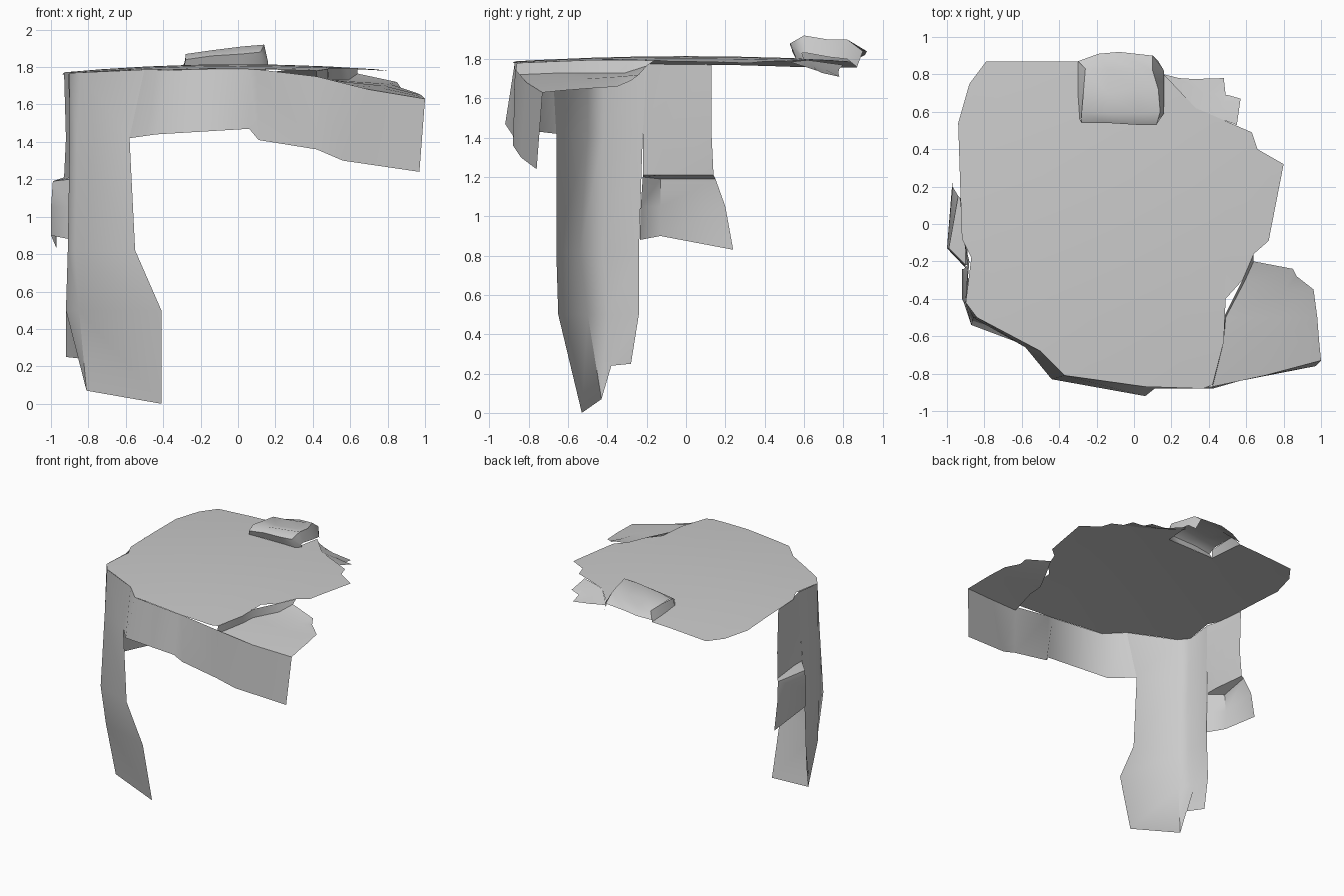
import bpy
import bmesh
from mathutils import Vector

cube = bpy.data.objects.get("Cube")
if cube:
    bpy.data.objects.remove(cube, do_unlink=True)

grey = bpy.data.materials.new("plain grey")
grey.use_nodes = True
tone = (0.6, 0.6, 0.6, 1)
grey.diffuse_color = tone
grey.node_tree.nodes["Principled BSDF"].inputs["Base Color"].default_value = tone


def top_height(x, y):
    """Gently domed height of the table surface."""
    return 1.815 - 0.05 * x * x - 0.035 * y * y


def finish(name, bm, angle=0.9):
    """Turn a bmesh into a smooth shaded object."""
    mesh = bpy.data.meshes.new(name)
    bm.to_mesh(mesh)
    bm.free()
    mesh.materials.append(grey)
    obj = bpy.data.objects.new(name, mesh)
    bpy.context.collection.objects.link(obj)
    bpy.ops.object.select_all(action="DESELECT")
    obj.select_set(True)
    bpy.context.view_layer.objects.active = obj
    bpy.ops.object.shade_smooth_by_angle(angle=angle)
    return obj


def sheet(name, rows, flip=False, angle=0.9):
    """Open surface lofted through rows of points of equal length."""
    bm = bmesh.new()
    grid = [[bm.verts.new(point) for point in row] for row in rows]
    for upper, lower in zip(grid, grid[1:]):
        for i in range(len(upper) - 1):
            corners = [upper[i], lower[i], lower[i + 1], upper[i + 1]]
            bm.faces.new(corners[::-1] if flip else corners)
    return finish(name, bm, angle)


def level(z, *points):
    """Row of plan points that share one height."""
    return [(x, y, z) for x, y in points]


def on_top(*points):
    """Row of plan points that lie on the table surface."""
    return [(x, y, top_height(x, y)) for x, y in points]


# Table surface: ragged outline, notched where the raised lump joins it
outline = [
    (-.79, .87), (-.3, .87), (-.29, .56), (.13, .56), (.16, .8),
    (.33, .62), (.63, .49), (.66, .4), (.8, .32), (.72, -.09),
    (.64, -.16), (.58, -.3), (.49, -.4), (.48, -.63), (.42, -.86),
    (.37, -.88), (.06, -.87), (-.37, -.81), (-.5, -.68), (-.84, -.5),
    (-.9, -.42), (-.87, -.18), (-.92, -.08), (-.94, .54), (-.88, .75),
]
bm = bmesh.new()
bm.faces.new([bm.verts.new((x, y, 0)) for x, y in outline[::-1]])
for axis in (Vector((1, 0, 0)), Vector((0, 1, 0))):
    for step in range(-3, 4):
        geometry = bm.verts[:] + bm.edges[:] + bm.faces[:]
        bmesh.ops.bisect_plane(bm, geom=geometry, plane_co=axis * step / 4.1, plane_no=axis)
for vert in bm.verts:
    vert.co.z = top_height(vert.co.x, vert.co.y)
for face in bm.faces:
    face.normal_update()
    if face.normal.z < 0:
        face.normal_flip()
bmesh.ops.triangulate(bm, faces=bm.faces[:])
finish("table_top", bm)

# Raised lump at the back, hollow underneath
sheet("raised_lump", [
    on_top((-.29, .56), (-.14, .56), (.02, .56), (.13, .56), (.16, .6)),
    [(-.28, .54, 1.84), (-.14, .54, 1.86), (.02, .53, 1.87), (.12, .53, 1.88), (.16, .59, 1.83)],
    [(-.28, .6, 1.87), (-.14, .59, 1.89), (.02, .59, 1.91), (.14, .6, 1.92), (.16, .62, 1.83)],
    [(-.27, .71, 1.86), (-.14, .7, 1.86), (.02, .72, 1.87), (.13, .72, 1.9), (.16, .73, 1.81)],
    [(-.26, .83, 1.85), (-.14, .83, 1.86), (.02, .83, 1.88), (.1, .82, 1.9), (.16, .82, 1.8)],
    [(-.3, .87, 1.8), (-.19, .91, 1.82), (-.08, .92, 1.84), (.1, .9, 1.84), (.13, .87, 1.76)],
], flip=True)
sheet("lump_side", [
    on_top((-.29, .56), (-.3, .7), (-.3, .87)),
    [(-.28, .57, 1.86), (-.27, .71, 1.86), (-.26, .83, 1.85)],
])

# Drooping flap at the back left
sheet("back_flap", [
    [(.16, .8, 1.77), (.33, .62, 1.795), (.44, .57, 1.79), (.55, .53, 1.785)],
    [(.24, .78, 1.75), (.37, .7, 1.75), (.48, .65, 1.76), (.57, .67, 1.74)],
    [(.32, .775, 1.73), (.48, .78, 1.71), (.49, .69, 1.73), (.5, .69, 1.73)],
], angle=1.5)

# Lower shelf at the front left, with the step down to it
edge = [(.64, -.16), (.58, -.3), (.48, -.5), (.48, -.63), (.42, -.86)]
drop = [(.64, -.2, 1.765), (.59, -.31, 1.73), (.49, -.5, 1.73), (.48, -.63, 1.73), (.42, -.87, 1.72)]
sheet("shelf_step", [on_top(*edge), drop], flip=True)
sheet("side_shelf", [
    drop,
    [(.85, -.24, 1.72), (.81, -.35, 1.71), (.78, -.5, 1.7), (.76, -.63, 1.69), (.7, -.81, 1.68)],
    [(.87, -.28, 1.69), (.96, -.35, 1.66), (.98, -.5, 1.65), (.99, -.63, 1.64), (1, -.73, 1.63)],
], flip=True)

# Front apron hanging from the table and shelf
sheet("front_apron", [
    on_top((-.5, -.68), (-.37, -.81), (.06, -.87), (.1, -.87))
    + [(.42, -.87, 1.75), (.7, -.81, 1.68), (1, -.73, 1.63)],
    [(-.58, -.66, 1.42), (-.44, -.83, 1.44), (.06, -.92, 1.47), (.11, -.88, 1.41),
     (.42, -.88, 1.36), (.56, -.84, 1.3), (.97, -.76, 1.24)],
])

# Front leg, wrapping round the corner
sheet("front_leg", [
    on_top((-.5, -.68), (-.84, -.5), (-.9, -.42), (-.88, -.2)),
    level(1.42, (-.58, -.66), (-.86, -.5), (-.9, -.42), (-.89, -.22)),
    level(.82, (-.55, -.66), (-.87, -.54), (-.91, -.42), (-.91, -.24)),
    level(.5, (-.41, -.65), (-.85, -.5), (-.92, -.4), (-.92, -.24)),
    [(-.41, -.53, 0), (-.81, -.43, .07), (-.83, -.38, .24), (-.92, -.28, .25)],
], flip=True)

# Side panel behind the leg, flaring outward at its foot
sheet("side_panel", [
    on_top((-.88, -.2), (-.91, -.08), (-.93, .13)),
    level(1.42, (-.89, -.22), (-.89, -.12), (-.92, .13)),
    level(1.21, (-.9, -.22), (-.9, -.12), (-.93, .14)),
    [(-.9, -.22, 1.2), (-.99, -.13, 1.19), (-.94, .15, 1.19)],
    level(1.05, (-.9, -.23), (-1, -.13), (-.97, .2)),
    [(-.9, -.235, .88), (-1, -.13, .9), (-.97, .24, .83)],
], flip=True)
